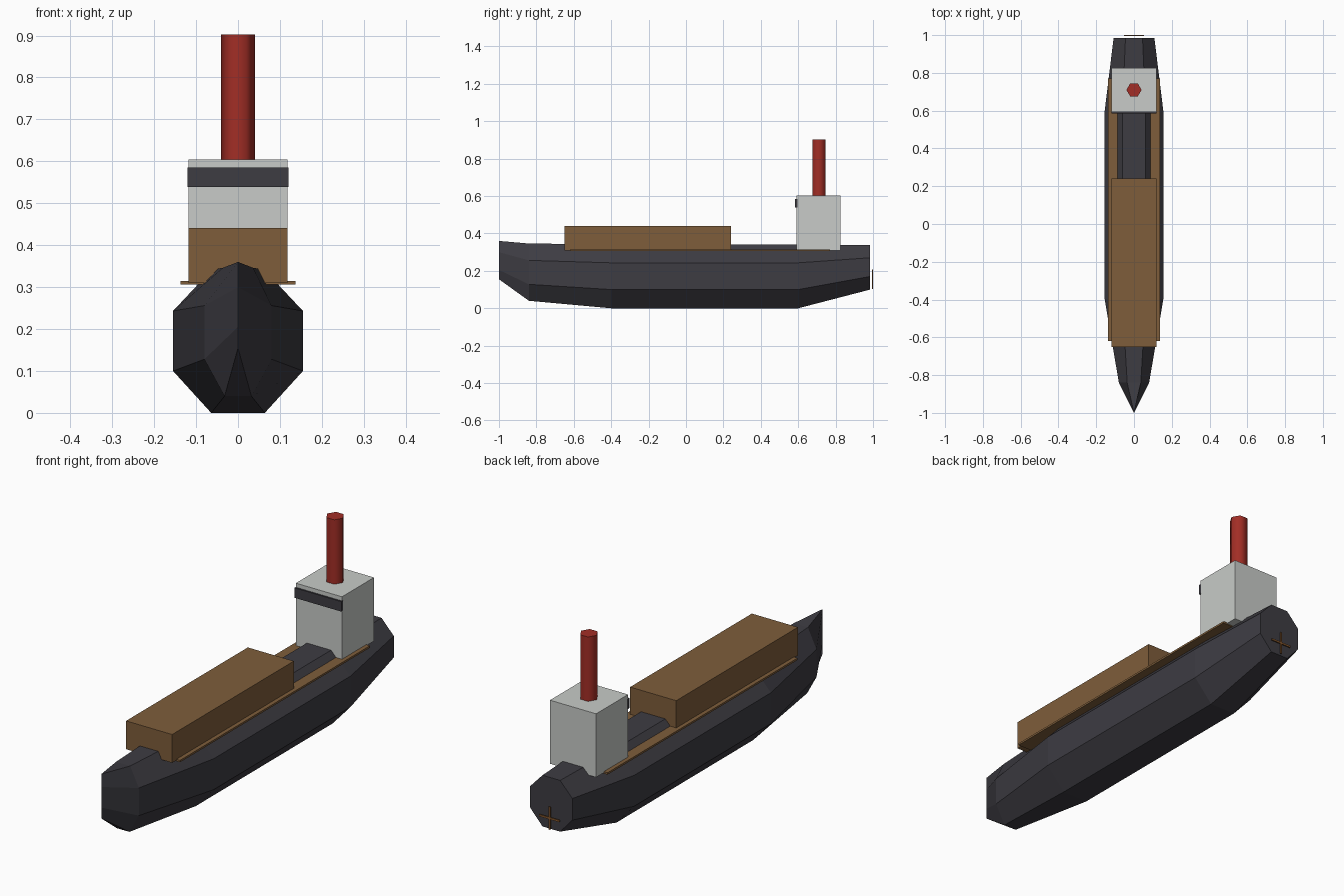
import bpy
import bmesh
from math import radians

cube = bpy.data.objects.get("Cube")
if cube:
    bpy.data.objects.remove(cube, do_unlink=True)


def material(name, rgb):
    mat = bpy.data.materials.new(name)
    mat.use_nodes = True
    mat.diffuse_color = (*rgb, 1)
    mat.node_tree.nodes["Principled BSDF"].inputs["Base Color"].default_value = (*rgb, 1)
    return mat


charcoal = material("charcoal", (0.047, 0.045, 0.055))
wood = material("wood brown", (0.21, 0.11, 0.043))
white = material("off white", (0.58, 0.6, 0.58))
red = material("funnel red", (0.36, 0.027, 0.019))
bronze = material("bronze", (0.27, 0.11, 0.03))


def add_object(name, bm, mat):
    bmesh.ops.recalc_face_normals(bm, faces=bm.faces)
    mesh = bpy.data.meshes.new(name)
    bm.to_mesh(mesh)
    bm.free()
    mesh.materials.append(mat)
    obj = bpy.data.objects.new(name, mesh)
    bpy.context.collection.objects.link(obj)
    return obj


def box(name, mat, x, y, z):
    """Box from (min, max) ranges along each axis."""
    bm = bmesh.new()
    bmesh.ops.create_cube(bm, size=1)
    for v in bm.verts:
        v.co = [r[0] if c < 0 else r[1] for c, r in zip(v.co, (x, y, z))]
    return add_object(name, bm, mat)


# Hull: eight-sided sections lofted from the pointed bow to the flat stern
# y, bottom/top half widths, side half width, heights from keel to deck
stations = [
    (-1.0, 0, 0, 0, (0.155, 0.205, 0.30, 0.36)),
    (-0.84, 0.032, 0.036, 0.08, (0.04, 0.128, 0.256, 0.346)),
    (-0.4, 0.064, 0.062, 0.155, (0, 0.1, 0.243, 0.342)),
    (0.6, 0.064, 0.062, 0.155, (0, 0.1, 0.243, 0.342)),
    (0.985, 0.045, 0.045, 0.108, (0.1, 0.17, 0.27, 0.337)),
]
bm = bmesh.new()
rings = []
for y, low, top, side, heights in stations:
    half = list(zip((low, side, side, top), heights))
    outline = half + [(-x, z) for x, z in reversed(half)]
    rings.append([bm.verts.new((x, y, z)) for x, z in outline])
for a, b in zip(rings, rings[1:]):
    for i in range(len(a)):
        j = (i + 1) % len(a)
        bm.faces.new((a[i], a[j], b[j], b[i]))
bm.faces.new(rings[-1])
bmesh.ops.remove_doubles(bm, verts=bm.verts, dist=0.0001)
add_object("hull", bm, charcoal)

# Deck, cargo and cabin
box("deck", wood, (-0.137, 0.137), (-0.62, 0.77), (0.306, 0.315))
box("cargo_hold", wood, (-0.118, 0.118), (-0.65, 0.24), (0.31, 0.441))
box("cabin", white, (-0.118, 0.118), (0.592, 0.826), (0.31, 0.604))
box("bridge_window", charcoal, (-0.12, 0.12), (0.584, 0.596), (0.539, 0.585))

# Funnel: six sides with softened vertical edges
bpy.ops.mesh.primitive_cylinder_add(
    vertices=6, radius=0.04, depth=0.3, location=(0, 0.71, 0.752),
    rotation=(0, 0, radians(30)))
funnel = bpy.context.object
funnel.name = "funnel"
funnel.data.materials.append(red)
bpy.ops.object.shade_smooth_by_angle(angle=radians(65))

# Propeller: two crossed blades just behind the stern
box("propeller_blade_vertical", bronze, (-0.004, 0.004), (0.994, 1.0), (0.103, 0.207))
box("propeller_blade_horizontal", bronze, (-0.052, 0.052), (0.994, 1.0), (0.151, 0.159))
